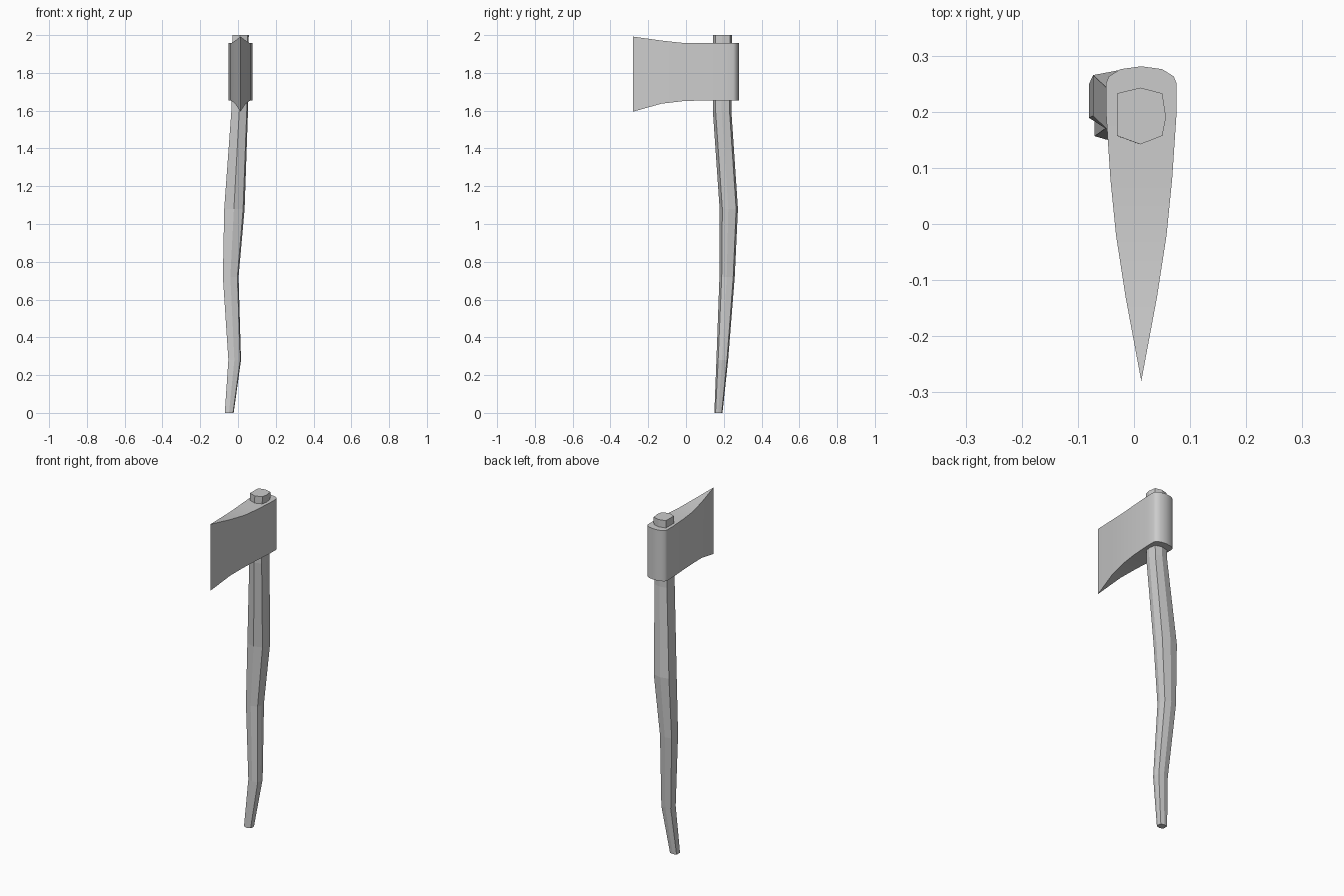
import bpy, bmesh, math

if "Cube" in bpy.data.objects:
    bpy.data.objects.remove(bpy.data.objects["Cube"])


def make_object(name, bm):
    bmesh.ops.remove_doubles(bm, verts=bm.verts, dist=1e-5)
    bmesh.ops.recalc_face_normals(bm, faces=bm.faces)
    mesh = bpy.data.meshes.new(name)
    bm.to_mesh(mesh)
    bm.free()
    obj = bpy.data.objects.new(name, mesh)
    bpy.context.collection.objects.link(obj)
    return obj


def bridge(bm, a, b):
    n = len(a)
    for i in range(n):
        quad = [a[i], a[(i + 1) % n], b[(i + 1) % n], b[i]]
        corners = []
        for v in quad:
            if all((v.co - c.co).length > 1e-5 for c in corners):
                corners.append(v)
        if len(corners) > 2:
            bm.faces.new(corners)


# Crooked seven-sided handle: z, x min, x max, y min, y max
section = [(-1, -.7), (-.05, -1), (.85, -.7), (1, -.05), (.85, .8), (-.05, 1), (-1, .8)]
stations = [
    (0.00, -.070, -.023, .150, .193),
    (0.28, -.051, .016, .161, .223),
    (0.72, -.080, .003, .177, .258),
    (1.08, -.073, .035, .178, .275),
    (1.60, -.035, .053, .142, .240),
    (2.00, -.030, .057, .142, .243),
]
bm = bmesh.new()
rings = []
for z, x0, x1, y0, y1 in stations:
    rings.append([bm.verts.new(((x0 + x1) / 2 + u * (x1 - x0) / 2,
                                (y0 + y1) / 2 + v * (y1 - y0) / 2, z)) for u, v in section])
for a, b in zip(rings, rings[1:]):
    bridge(bm, a, b)
bm.faces.new(rings[0])
bm.faces.new(rings[-1])
make_object("handle", bm)

# Wedge head from cutting edge to rounded back: y, half width, bottom, top
rows = [
    (-.280, .000, 1.595, 1.992),
    (-.130, .028, 1.637, 1.971),
    (-.020, .045, 1.650, 1.959),
    (.080, .055, 1.654, 1.957),
    (.200, .063, 1.654, 1.957),
    (.250, .063, 1.654, 1.957),
    (.263, .058, 1.654, 1.957),
    (.276, .037, 1.654, 1.957),
    (.281, .000, 1.654, 1.957),
]
CX = 0.013
bm = bmesh.new()
rings = []
for y, w, lo, hi in rows:
    rings.append([bm.verts.new((CX + s * w, y, z))
                  for s, z in ((-1, lo), (1, lo), (1, hi), (-1, hi))])
for a, b in zip(rings, rings[1:]):
    bridge(bm, a, b)
head = make_object("axe_head", bm)
bpy.context.view_layer.objects.active = head
head.select_set(True)
bpy.ops.object.shade_smooth_by_angle(angle=math.radians(50))
